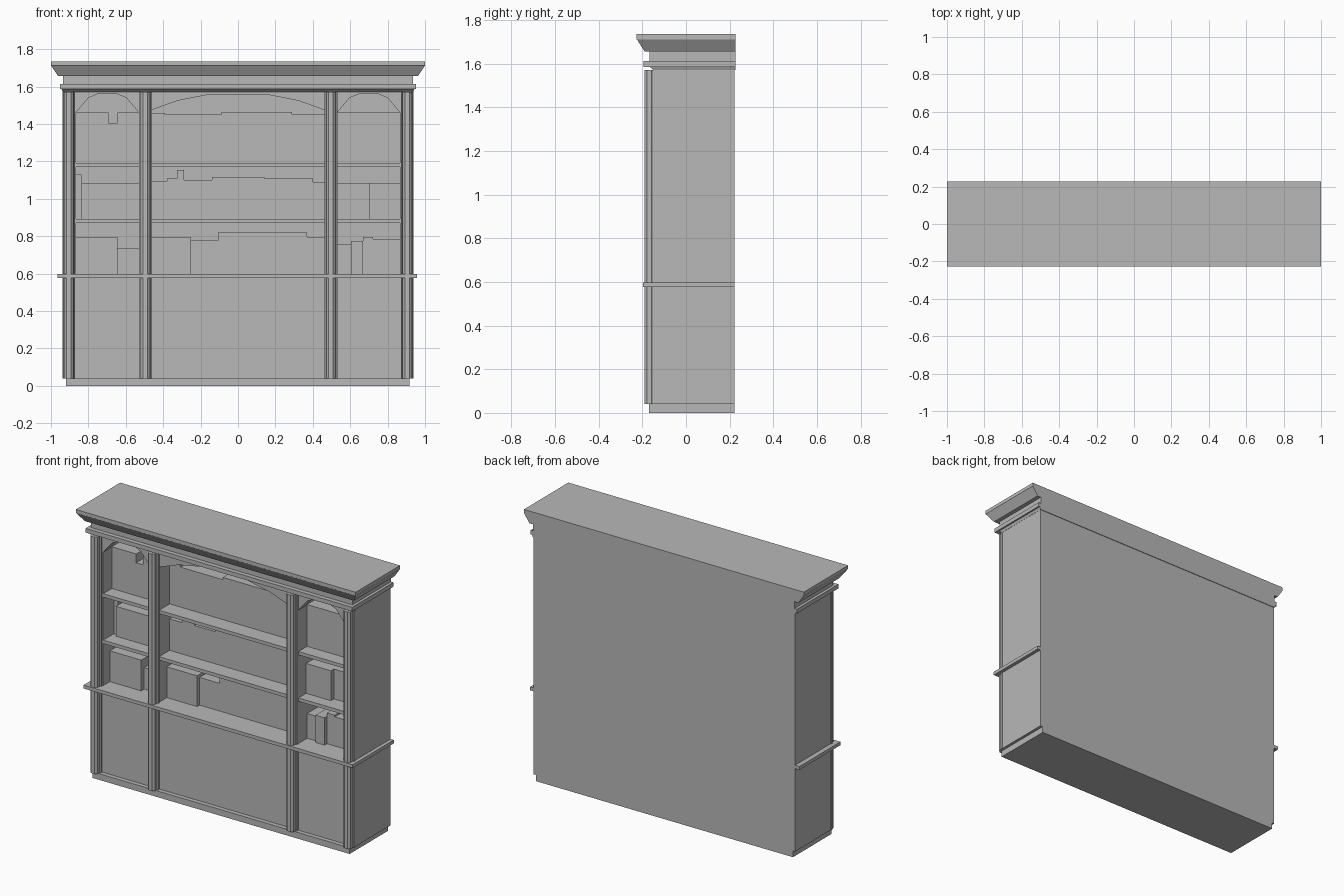
import bpy, bmesh

old = bpy.data.objects.get("Cube")
if old:
    bpy.data.objects.remove(old, do_unlink=True)

grey = bpy.data.materials.new("plain_grey")
grey.use_nodes = True
COLOUR = (0.48, 0.48, 0.48, 1)
grey.diffuse_color = COLOUR
grey.node_tree.nodes["Principled BSDF"].inputs["Base Color"].default_value = COLOUR

FRONT, BACK = -0.142, 0.222


def finish(name, bm):
    bmesh.ops.recalc_face_normals(bm, faces=bm.faces)
    mesh = bpy.data.meshes.new(name)
    bm.to_mesh(mesh)
    bm.free()
    mesh.materials.append(grey)
    obj = bpy.data.objects.new(name, mesh)
    bpy.context.collection.objects.link(obj)
    return obj


def loft(name, rings):
    """Join equal-length point rings into a closed solid."""
    bm = bmesh.new()
    rows = [[bm.verts.new(p) for p in ring] for ring in rings]
    n = len(rows[0])
    for a, b in zip(rows, rows[1:]):
        for i in range(n):
            j = (i + 1) % n
            bm.faces.new((a[i], a[j], b[j], b[i]))
    bm.faces.new(rows[0])
    bm.faces.new(rows[-1])
    return finish(name, bm)


def rect(x0, x1, y0, y1, z):
    return [(x0, y0, z), (x1, y0, z), (x1, y1, z), (x0, y1, z)]


def box(name, x0, x1, y0, y1, z0, z1):
    return loft(name, [rect(x0, x1, y0, y1, z) for z in (z0, z1)])


def moulding(name, steps, back):
    """Stack of rectangles: half width, front y, height."""
    return loft(name, [rect(-w, w, y, back, z) for w, y, z in steps])


# Lower cabinet, plinth and counter ledge
box("plinth", -0.92, 0.917, -0.17, BACK, 0, 0.04)
box("lower_cabinet", -0.935, 0.935, FRONT, BACK, 0.04, 0.576)
box("counter_ledge", -0.966, 0.958, -0.197, BACK, 0.576, 0.598)

# Upper carcass
box("back_panel", -0.935, 0.935, 0.2, BACK, 0.598, 1.585)
box("carcass_top", -0.935, 0.935, FRONT, 0.2, 1.568, 1.585)
for side, s in (("right", -1), ("left", 1)):
    for part, a, b in (("side_wall", 0.867, 0.935), ("divider", 0.467, 0.529)):
        x0, x1 = sorted((s * a, s * b))
        box(side + "_" + part, x0, x1, FRONT, 0.2, 0.598, 1.568)

# Cornice, frieze and bands
moulding("top_bed_mould", [(0.936, -0.147, 1.57), (0.943, -0.167, 1.586)], 0.226)
moulding("lower_band", [(0.953, -0.195, 1.586), (0.953, -0.195, 1.613)], 0.226)
moulding("frieze", [(0.935, -0.167, 1.613), (0.935, -0.167, 1.656)], 0.226)
moulding("crown", [(0.962, -0.19, 1.656), (0.998, -0.224, 1.71),
                   (1.0, -0.227, 1.712), (1.0, -0.227, 1.735)], 0.226)

# Pilasters with a chamfered front on a thin backing strip
half = [(0.034, FRONT), (0.034, -0.155), (0.027, -0.158),
        (0.025, -0.178), (0.012, -0.19)]
profile = half + [(-x, y) for x, y in reversed(half)]
for i, cx in enumerate((-0.905, -0.495, 0.497, 0.905)):
    loft("pilaster_%d" % (i + 1),
         [[(cx + x, y, z) for x, y in profile] for z in (0.04, 1.57)])

# Bays: x range, arch half-outline (fraction of half width, height), header depth
side_arch = [(1, 1.46), (0.6, 1.54), (0.3, 1.561)]
wide_arch = [(1, 1.473), (0.69, 1.525), (0.35, 1.556)]
bays = {"right": (-0.867, -0.529, side_arch, 0.07),
        "centre": (-0.467, 0.467, wide_arch, 0.03),
        "left": (0.529, 0.867, side_arch, 0.07)}
SHELVES = (0.598, 0.892, 1.192)
for bay, (x0, x1, arch, depth) in bays.items():
    c, h = (x0 + x1) / 2, (x1 - x0) / 2
    curve = [(c - f * h, z) for f, z in arch]
    curve += [(c + f * h, z) for f, z in reversed(arch)]
    outline = curve + [(x1, 1.569), (x0, 1.569)]
    loft(bay + "_arch", [[(x, y, z) for x, z in outline]
                         for y in (FRONT, FRONT + depth)])
    for z in SHELVES[1:]:
        box(bay + "_shelf", x0, x1, -0.138, 0.2, z - 0.022, z)

# Book rows: each book block is (right edge x, top z, front y)
rows = {
    ("right", 0): [(-0.643, 0.797, -0.07), (-0.529, 0.737, -0.04)],
    ("right", 1): [(-0.837, 1.13, -0.03), (-0.529, 1.085, -0.05)],
    ("right", 2): [(-0.693, 1.462, -0.05), (-0.643, 1.405, -0.05), (-0.529, 1.462, -0.05)],
    ("centre", 0): [(-0.25, 0.797, -0.06), (-0.107, 0.777, -0.035),
                    (0.37, 0.82, -0.035), (0.467, 0.797, -0.035)],
    ("centre", 1): [(-0.38, 1.095, -0.03), (-0.327, 1.11, -0.03), (-0.29, 1.155, -0.03),
                    (-0.14, 1.1, -0.03), (0.143, 1.116, -0.03), (0.4, 1.11, -0.03),
                    (0.467, 1.09, -0.03)],
    ("centre", 2): [(-0.39, 1.46, -0.03), (-0.087, 1.45, -0.03),
                    (0.29, 1.465, -0.03), (0.467, 1.45, -0.03)],
    ("left", 0): [(0.603, 0.758, -0.05), (0.667, 0.775, -0.07),
                  (0.722, 0.797, -0.045), (0.867, 0.786, -0.045)],
    ("left", 1): [(0.706, 1.085, -0.06), (0.867, 1.085, -0.03)],
    ("left", 2): [(0.867, 1.462, -0.05)],
}
for (bay, level), books in rows.items():
    x = bays[bay][0]
    for edge, top, front in books:
        box(bay + "_books", x, edge, front, 0.2, SHELVES[level], top)
        x = edge
